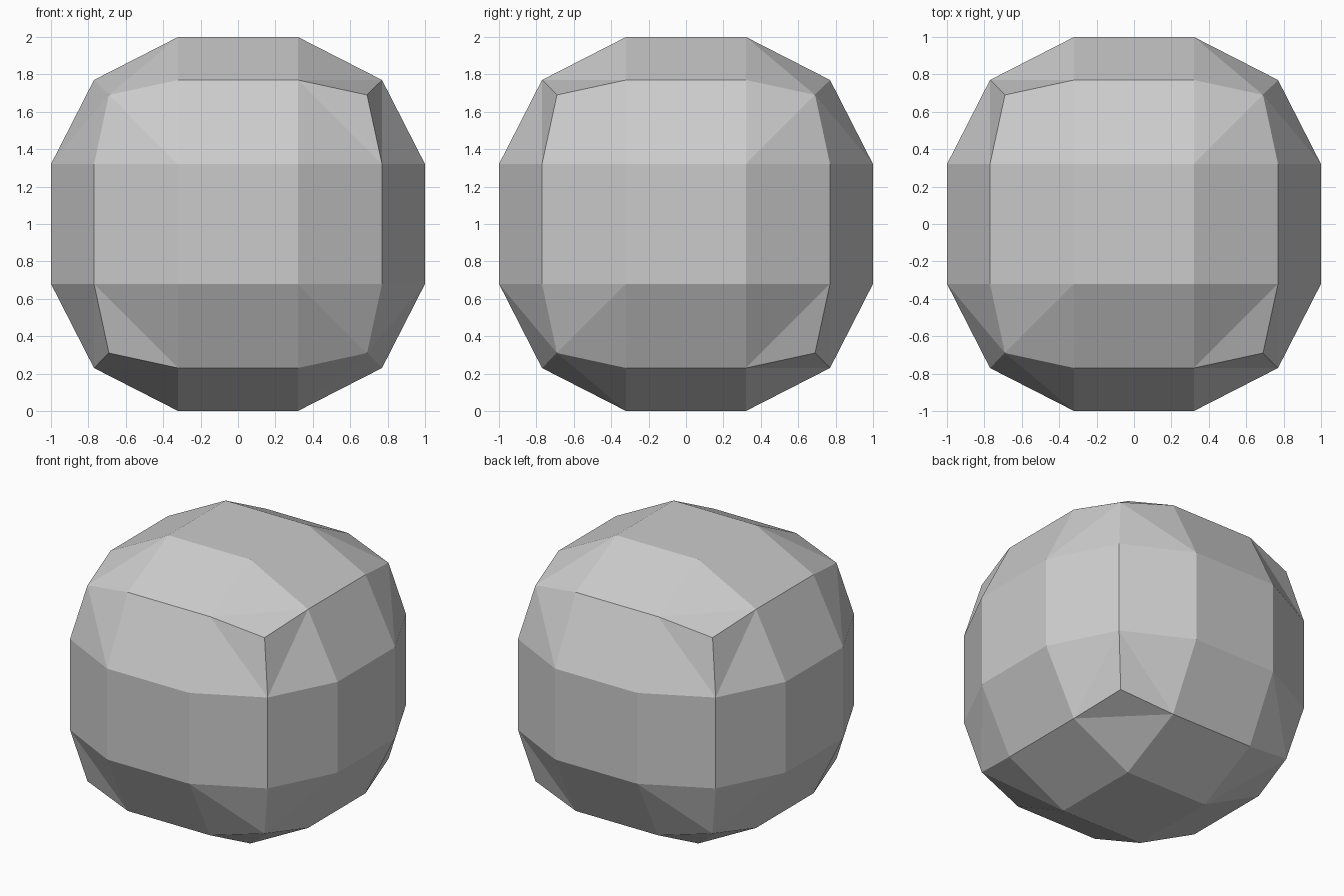
import bpy
import bmesh

old = bpy.data.objects.get("Cube")
if old:
    bpy.data.objects.remove(old, do_unlink=True)

INNER, EDGE, CORNER = 0.32, 0.77, 0.69

# Single plain colour
grey = bpy.data.materials.new("plain_grey")
grey.use_nodes = True
colour = (0.6, 0.6, 0.6, 1.0)
grey.diffuse_color = colour
shader = next(n for n in grey.node_tree.nodes if n.type == "BSDF_PRINCIPLED")
shader.inputs["Base Color"].default_value = colour
shader.inputs["Roughness"].default_value = 0.8

# Cube with a three by three grid on every side
bm = bmesh.new()
bmesh.ops.create_cube(bm, size=2)
bmesh.ops.subdivide_edges(bm, edges=bm.edges[:], cuts=2, use_grid_fill=True)

# Round it: pull the cube edges and corners inwards
rank = {}
for v in bm.verts:
    outer = [abs(c) > 0.9 for c in v.co]
    rank[v] = sum(outer)
    reach = {1: 1.0, 2: EDGE, 3: CORNER}[rank[v]]
    for i in range(3):
        v.co[i] = (reach if outer[i] else INNER) * (1 if v.co[i] > 0 else -1)

# Fold each corner cell along the diagonal that alternates from corner to corner
for face in bm.faces[:]:
    tip = next((v for v in face.verts if rank[v] == 3), None)
    if tip:
        through_tip = tip.co.x * tip.co.y * tip.co.z > 0
        ends = [v for v in face.verts if (rank[v] != 2) == through_tip]
        bmesh.utils.face_split(face, ends[0], ends[1])

bmesh.ops.translate(bm, verts=bm.verts[:], vec=(0, 0, 1))
bmesh.ops.recalc_face_normals(bm, faces=bm.faces[:])

mesh = bpy.data.meshes.new("rounded_block")
bm.to_mesh(mesh)
bm.free()
mesh.materials.append(grey)
block = bpy.data.objects.new("rounded_block", mesh)
bpy.context.scene.collection.objects.link(block)
